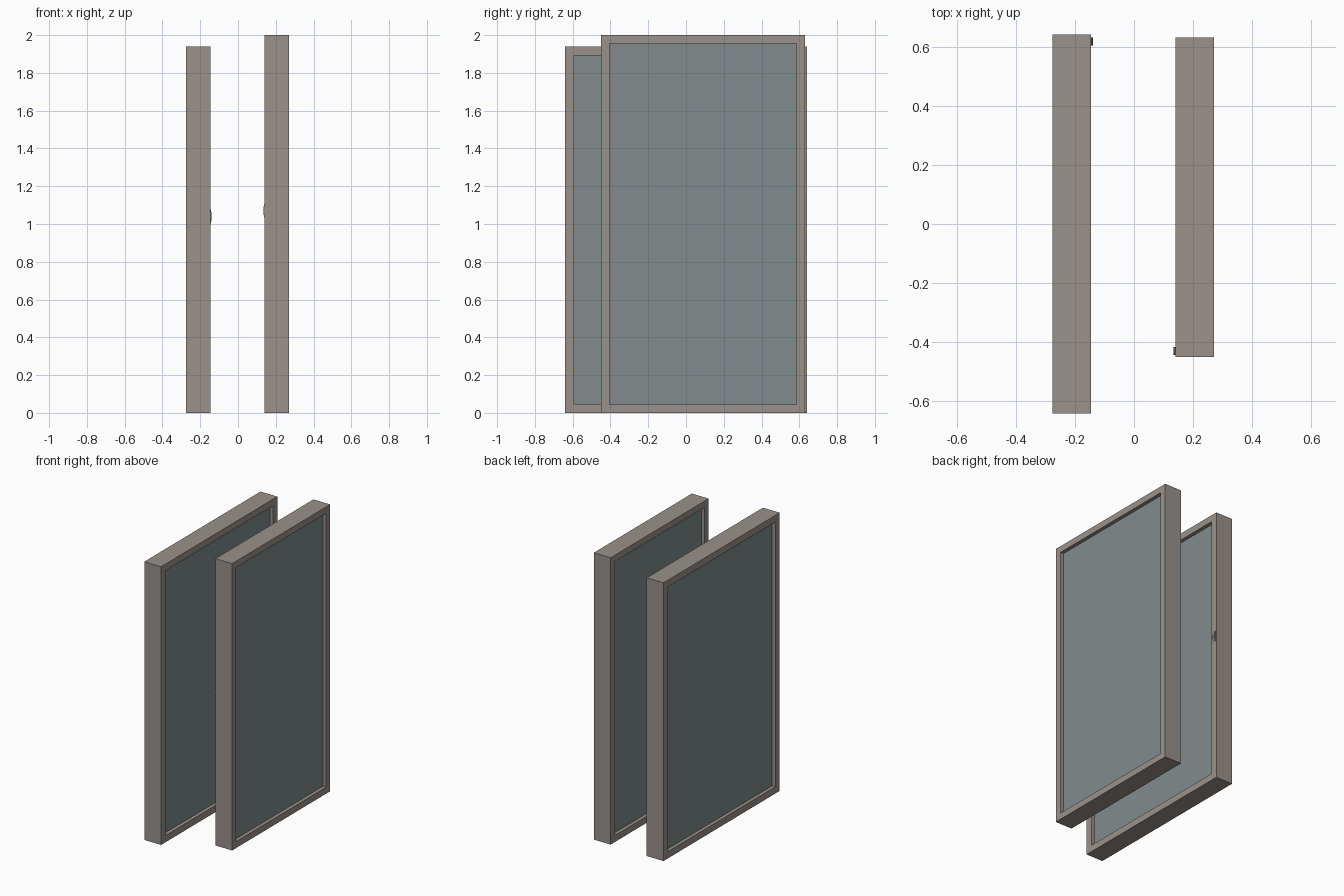
import bpy, bmesh, math

if "Cube" in bpy.data.objects:
    bpy.data.objects.remove(bpy.data.objects["Cube"])


def material(name, rgb):
    m = bpy.data.materials.new(name)
    m.diffuse_color = (*rgb, 1)
    m.use_nodes = True
    m.node_tree.nodes["Principled BSDF"].inputs["Base Color"].default_value = m.diffuse_color
    return m


frame_mat = material("frame_paint", (0.32, 0.285, 0.26))
glass_mat = material("glass_tint", (0.22, 0.26, 0.27))
latch_mat = material("latch_metal", (0.2, 0.19, 0.18))


def finish(name, bm, mat):
    bmesh.ops.recalc_face_normals(bm, faces=bm.faces)
    me = bpy.data.meshes.new(name)
    bm.to_mesh(me)
    bm.free()
    me.materials.append(mat)
    ob = bpy.data.objects.new(name, me)
    bpy.context.collection.objects.link(ob)
    return ob


def box(name, x0, x1, y0, y1, z0, z1, mat):
    bm = bmesh.new()
    for v in bmesh.ops.create_cube(bm, size=1)["verts"]:
        v.co = (x0 + (v.co.x + .5) * (x1 - x0),
                y0 + (v.co.y + .5) * (y1 - y0),
                z0 + (v.co.z + .5) * (z1 - z0))
    return finish(name, bm, mat)


def frame(name, x0, x1, y0, y1, z1, w):
    # closed rectangular ring: four mitred corners, each a section loop
    bm = bmesh.new()
    outer = [(y0, 0), (y1, 0), (y1, z1), (y0, z1)]
    inner = [(y0 + w, w), (y1 - w, w), (y1 - w, z1 - w), (y0 + w, z1 - w)]
    loops = [[bm.verts.new(p) for p in ((x0, *o), (x1, *o), (x1, *i), (x0, *i))]
             for o, i in zip(outer, inner)]
    for k in range(4):
        a, b = loops[k], loops[(k + 1) % 4]
        for j in range(4):
            n = (j + 1) % 4
            bm.faces.new((a[j], a[n], b[n], b[j]))
    return finish(name, bm, frame_mat)


def latch(name, x, side, y0, y1, zc):
    # shallow bowed plate, extruded across the stile
    bm = bmesh.new()
    pts = [(x + side * 0.006 * math.sin(math.pi * k / 8), zc - 0.04 + 0.01 * k)
           for k in range(9)]
    face = bm.faces.new([bm.verts.new((px, y0, pz)) for px, pz in pts])
    ext = bmesh.ops.extrude_face_region(bm, geom=[face])["geom"]
    bmesh.ops.translate(bm, vec=(0, y1 - y0, 0),
                        verts=[g for g in ext if isinstance(g, bmesh.types.BMVert)])
    finish(name, bm, latch_mat)


def door(name, x0, x1, y0, y1, height, w):
    frame(name + "_frame", x0, x1, y0, y1, height, w)
    r = 0.025  # recess of the glass on each side
    box(name + "_glass", x0 + r, x1 - r, y0 + w, y1 - w, w, height - w, glass_mat)


# wide, lower panel and narrow, taller panel
door("wide_panel", -0.275, -0.145, -0.64, 0.64, 1.94, 0.047)
door("narrow_panel", 0.14, 0.27, -0.45, 0.63, 2.0, 0.045)

# latches on the facing sides
latch("wide_latch", -0.145, 1, 0.603, 0.63, 1.04)
latch("narrow_latch", 0.14, -1, -0.443, -0.415, 1.07)
